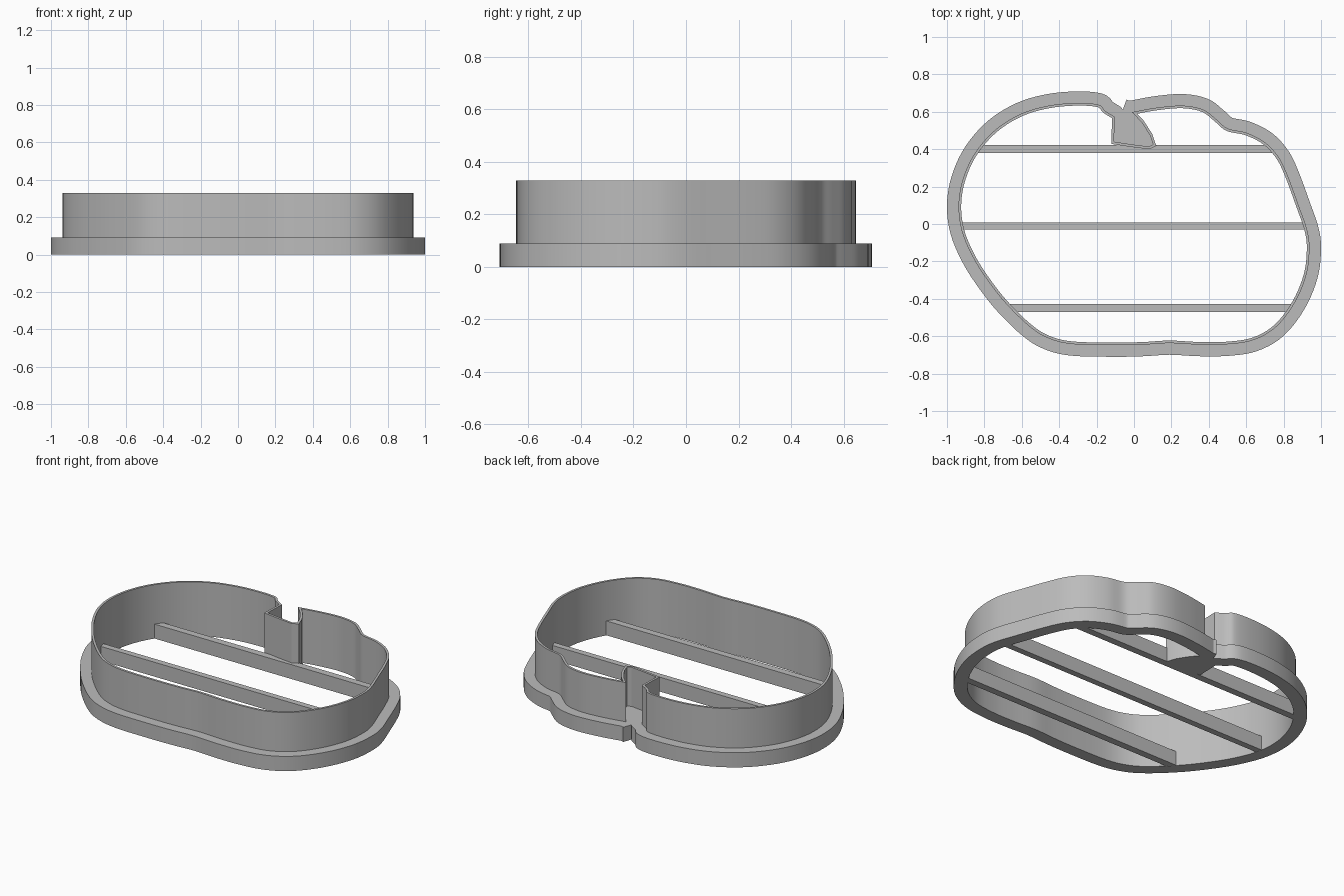
import bpy, bmesh, math
from mathutils import Vector

cube = bpy.data.objects.get("Cube")
if cube:
    bpy.data.objects.remove(cube, do_unlink=True)

grey = bpy.data.materials.new("plain_grey")
grey.use_nodes = True
colour = (0.5, 0.5, 0.5, 1)
grey.diffuse_color = colour
grey.node_tree.nodes["Principled BSDF"].inputs["Base Color"].default_value = colour

BASE_H, TOP = 0.09, 0.33
THICK, FLANGE = 0.014, 0.062

# Clockwise outline of the blade, from the right lip of the stem notch to its left lip
BODY = [(-0.012, 0.598), (0.12, 0.622), (0.26, 0.633), (0.37, 0.612), (0.44, 0.56),
        (0.5, 0.511), (0.6, 0.488), (0.7, 0.437), (0.775, 0.355), (0.825, 0.25),
        (0.88, 0.1), (0.925, -0.03), (0.938, -0.13), (0.922, -0.27), (0.86, -0.42),
        (0.76, -0.55), (0.64, -0.62), (0.5, -0.643), (0.35, -0.645), (0.19, -0.637),
        (0.05, -0.645), (-0.1, -0.648), (-0.33, -0.642), (-0.46, -0.61), (-0.56, -0.547),
        (-0.685, -0.425), (-0.78, -0.305), (-0.86, -0.18), (-0.92, -0.04), (-0.938, 0.1),
        (-0.915, 0.24), (-0.85, 0.38), (-0.74, 0.505), (-0.6, 0.591), (-0.45, 0.634),
        (-0.3, 0.647), (-0.19, 0.638), (-0.155, 0.606), (-0.103, 0.573)]
NOTCH = [(-0.107, 0.44), (0, 0.424), (0.08, 0.414), (0.102, 0.425), (0.085, 0.475),
         (0.04, 0.545)]
STEM_GAP = [(-0.06, 0.612), (-0.04, 0.665)]


def smooth(points, steps=5):
    """Catmull-Rom curve through an open row of points."""
    p = [Vector(q) for q in points]
    p = [2 * p[0] - p[1]] + p + [2 * p[-1] - p[-2]]
    out = []
    for a, b, c, d in zip(p, p[1:], p[2:], p[3:]):
        for i in range(steps):
            t = i / steps
            out.append(0.5 * (2 * b + (c - a) * t + (2 * a - 5 * b + 4 * c - d) * t ** 2
                              + (3 * b - a - 3 * c + d) * t ** 3))
    return out + [p[-2]]


def offset(points, distance, closed=True):
    """Move an outline sideways with mitred corners; positive is outward."""
    n, out = len(points), []
    for i, p in enumerate(points):
        before, after = points[i - 1], points[(i + 1) % n]
        if not closed and i == 0:
            before = 2 * p - after
        if not closed and i == n - 1:
            after = 2 * p - before
        d1, d2 = (p - before).normalized(), (after - p).normalized()
        n1, n2 = Vector((-d1.y, d1.x)), Vector((-d2.y, d2.x))
        m = (n1 + n2).normalized()
        out.append(p + m * distance / max(m.dot(n1), 0.5))
    return out


def finish(obj):
    obj.data.materials.clear()
    obj.data.materials.append(grey)
    bpy.ops.object.select_all(action="DESELECT")
    obj.select_set(True)
    bpy.context.view_layer.objects.active = obj
    bpy.ops.object.shade_smooth_by_angle(angle=math.radians(30))


def ring(name, outlines, z0, z1):
    """Extrude a filled flat shape; the second outline is the hole."""
    curve = bpy.data.curves.new(name + "_outline", "CURVE")
    curve.dimensions, curve.fill_mode = "2D", "BOTH"
    curve.extrude = (z1 - z0) / 2
    for outline in outlines:
        spline = curve.splines.new("POLY")
        spline.points.add(len(outline) - 1)
        for point, v in zip(spline.points, outline):
            point.co = (v.x, v.y, 0, 1)
        spline.use_cyclic_u = True
    helper = bpy.data.objects.new(name + "_helper", curve)
    bpy.context.collection.objects.link(helper)
    graph = bpy.context.evaluated_depsgraph_get()
    mesh = bpy.data.meshes.new_from_object(helper.evaluated_get(graph))
    bpy.data.objects.remove(helper, do_unlink=True)
    bm = bmesh.new()
    bm.from_mesh(mesh)
    bmesh.ops.remove_doubles(bm, verts=bm.verts, dist=0.0001)
    bmesh.ops.translate(bm, verts=bm.verts, vec=(0, 0, (z0 + z1) / 2))
    bmesh.ops.recalc_face_normals(bm, faces=bm.faces)
    bm.to_mesh(mesh)
    bm.free()
    mesh.name = name
    obj = bpy.data.objects.new(name, mesh)
    bpy.context.collection.objects.link(obj)
    finish(obj)


def crossbar(name, x0, x1, y0, y1):
    bpy.ops.mesh.primitive_cube_add(size=1, location=((x0 + x1) / 2, (y0 + y1) / 2, BASE_H / 2))
    bar = bpy.context.object
    bar.name = name
    bar.scale = (x1 - x0, y1 - y0, BASE_H - 0.002)
    bpy.ops.object.transform_apply(location=False, rotation=False, scale=True)
    finish(bar)


body = smooth(BODY)
blade = body + [Vector(p) for p in NOTCH]
inner = offset(blade, -THICK)
rim = offset(body, FLANGE, closed=False) + [Vector(p) for p in STEM_GAP]

# Wide base with the filled stem, thin blade above it, and three braces
ring("base_flange", [rim, inner], 0, BASE_H)
ring("cutting_wall", [blade, inner], BASE_H, TOP)
crossbar("back_crossbar", -0.84, 0.77, 0.38, 0.423)
crossbar("middle_crossbar", -0.925, 0.915, -0.03, 0.008)
crossbar("front_crossbar", -0.68, 0.85, -0.47, -0.427)
